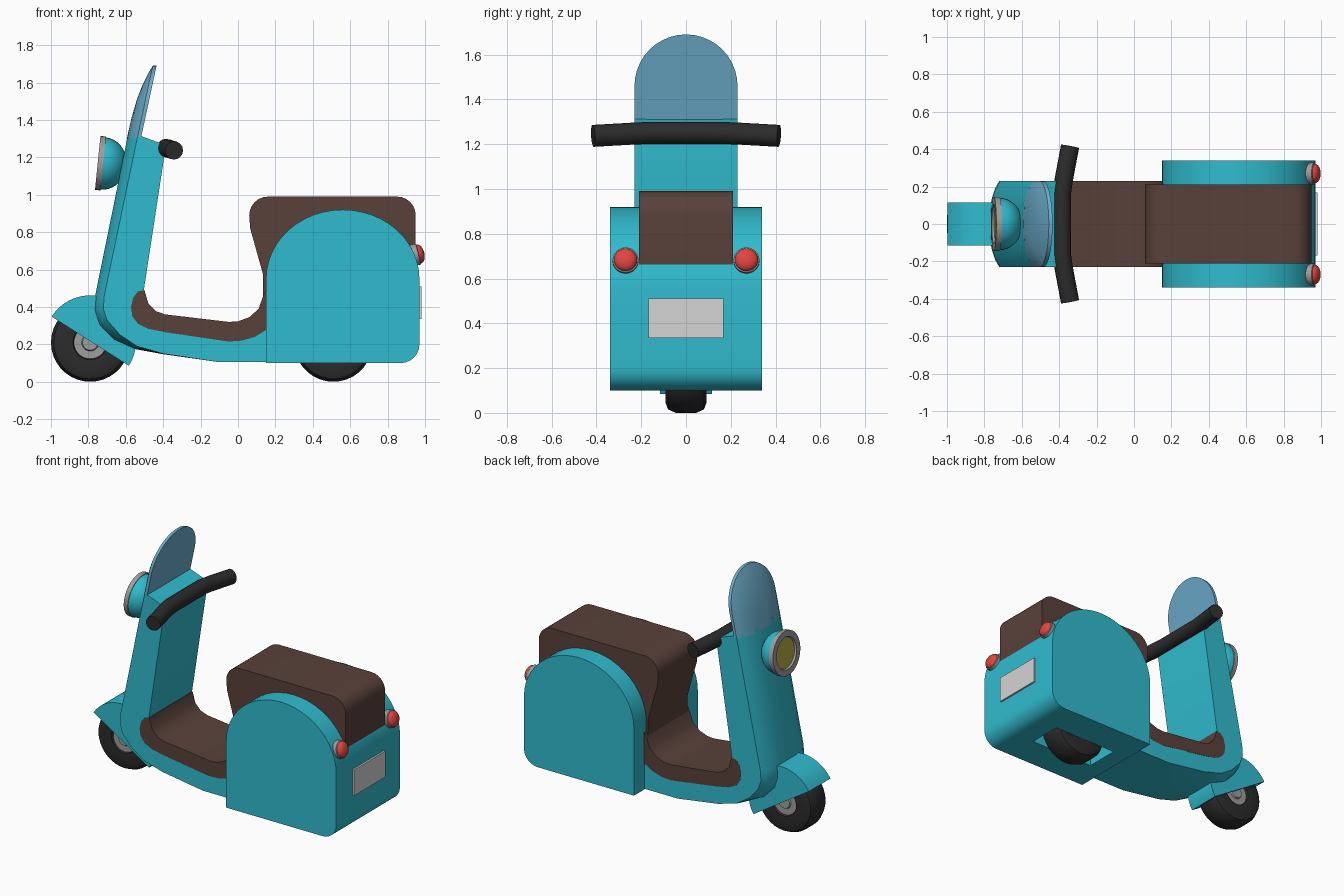
import bpy, bmesh, math
from mathutils import Vector

cube = bpy.data.objects.get("Cube")
if cube:
    bpy.data.objects.remove(cube)


def material(name, rgb):
    m = bpy.data.materials.new(name)
    m.use_nodes = True
    m.diffuse_color = (*rgb, 1)
    m.node_tree.nodes["Principled BSDF"].inputs["Base Color"].default_value = (*rgb, 1)
    return m


TEAL = material("teal paint", (0.03, 0.5, 0.62))
BROWN = material("brown leather", (0.1, 0.053, 0.042))
BLACK = material("black rubber", (0.025, 0.025, 0.025))
GRAY = material("gray metal", (0.34, 0.34, 0.34))
SILVER = material("silver plate", (0.66, 0.66, 0.66))
RED = material("red glass", (0.75, 0.06, 0.05))
YELLOW = material("yellow lens", (0.48, 0.42, 0.06))
GLASS = material("blue glass", (0.15, 0.42, 0.6))


def finish(name, bm, mats):
    bmesh.ops.remove_doubles(bm, verts=bm.verts, dist=0.0001)
    bmesh.ops.recalc_face_normals(bm, faces=bm.faces)
    mesh = bpy.data.meshes.new(name)
    bm.to_mesh(mesh)
    bm.free()
    for m in mats:
        mesh.materials.append(m)
    ob = bpy.data.objects.new(name, mesh)
    bpy.context.collection.objects.link(ob)
    smooth(ob)
    return ob


def smooth(ob):
    bpy.ops.object.select_all(action='DESELECT')
    ob.select_set(True)
    bpy.context.view_layer.objects.active = ob
    bpy.ops.object.shade_smooth_by_angle(angle=math.radians(38))


def loft(name, rings, mat):
    """Skin closed rings of equal length and cap both ends."""
    bm = bmesh.new()
    loops = [[bm.verts.new(p) for p in ring] for ring in rings]
    for a, b in zip(loops, loops[1:]):
        for i in range(len(a)):
            j = (i + 1) % len(a)
            bm.faces.new((a[i], a[j], b[j], b[i]))
    bm.faces.new(loops[0])
    bm.faces.new(loops[-1])
    return finish(name, bm, [mat])


def slab(name, profile, half, mat):
    """Side profile (x, z) extruded across the width."""
    return loft(name, [[(x, y, z) for x, z in profile] for y in (-half, half)], mat)


def lathe(name, profile, centre, axis, mats, slots=None, steps=32):
    """Turn (radius, height) points about an axis; slots gives a material per segment."""
    bm = bmesh.new()
    rot = Vector(axis).to_track_quat('Z', 'Y')
    turn = [2 * math.pi * k / steps for k in range(steps)]
    loops = [[bm.verts.new(Vector(centre) + rot @ Vector((r * math.cos(t), r * math.sin(t), h)))
              for t in turn] for r, h in profile]
    for s, (a, b) in enumerate(zip(loops, loops[1:])):
        for i in range(steps):
            j = (i + 1) % steps
            f = bm.faces.new((a[i], a[j], b[j], b[i]))
            f.material_index = slots[s] if slots else 0
    return finish(name, bm, mats)


def arc(cx, cz, rx, rz, start, end, n):
    angles = [math.radians(start + (end - start) * i / n) for i in range(n + 1)]
    return [(cx + rx * math.cos(a), cz + rz * math.sin(a)) for a in angles]


def cut(ob, cutter):
    cutter.hide_render = True
    mod = ob.modifiers.new("cut", 'BOOLEAN')
    mod.object = cutter
    mod.solver = 'EXACT'
    bpy.ops.object.select_all(action='DESELECT')
    bpy.context.view_layer.objects.active = ob
    bpy.ops.object.modifier_apply(modifier="cut")
    bpy.data.objects.remove(cutter)
    smooth(ob)


# Leg shield and floor: the front edge (centre, side) curves back toward the sides
front = [((-0.59, 1.335), (-0.535, 1.32)), ((-0.77, 0.45), (-0.715, 0.46)),
         ((-0.775, 0.38), (-0.72, 0.39)), ((-0.75, 0.30), (-0.7, 0.33)),
         ((-0.67, 0.22), (-0.63, 0.25)), ((-0.56, 0.175), (-0.54, 0.19)),
         ((-0.4, 0.147), (-0.4, 0.15))]
inner = [(-0.1, 0.105), (0.2, 0.105), (0.2, 0.28), (0.05, 0.27), (-0.05, 0.26), (-0.4, 0.3),
         (-0.49, 0.35), (-0.515, 0.42), (-0.505, 0.48), (-0.395, 1.2), (-0.4, 1.27)]
bends = [(0.23, 1), (0.19, 0.58), (0.14, 0.28), (0.08, 0.08)]
rings = []
for y, w in [(-y, w) for y, w in bends] + bends[::-1]:
    edge = [Vector(a).lerp(Vector(b), w) for a, b in front]
    rings.append([(x, y, z) for x, z in edge + inner])
loft("leg_shield_and_floor", rings, TEAL)

# Floor mat
slab("floor_mat", [(-0.5, 0.49), (-0.535, 0.483), (-0.56, 0.45), (-0.572, 0.4), (-0.565, 0.35),
                   (-0.535, 0.31), (-0.48, 0.283), (-0.39, 0.265), (-0.05, 0.215), (0.02, 0.22),
                   (0.09, 0.24), (0.155, 0.28), (0.155, 0.5), (0.135, 0.46), (0.11, 0.39),
                   (0.06, 0.345), (0, 0.323), (-0.05, 0.32), (-0.39, 0.36), (-0.44, 0.378),
                   (-0.48, 0.42)], 0.231, BROWN)

# Seat with its front skirt
slab("seat", [(0.135, 0.3), (0.135, 0.57), (0.065, 0.82)]
     + arc(0.16, 0.89, 0.1, 0.1, 180, 90, 6) + arc(0.85, 0.89, 0.1, 0.1, 90, 0, 6)
     + [(0.95, 0.6), (0.9, 0.3)], 0.21, BROWN)

# Rear body with an open wheel well
rear = slab("rear_body", [(0.15, 0.1)] + arc(0.87, 0.2, 0.1, 0.1, -90, 0, 6)
            + arc(0.56, 0.55, 0.41, 0.37, 0, 180, 24), 0.34, TEAL)
cut(rear, slab("wheel_well_cutter", [(0.27, 0), (0.75, 0), (0.75, 0.45), (0.27, 0.45)], 0.115, TEAL))

# Wheels: tyre with a gray hub on both sides
side = [(0, 0.085), (0.04, 0.085), (0.045, 0.075), (0.085, 0.075), (0.09, 0.088),
        (0.16, 0.092), (0.19, 0.08), (0.205, 0.045)]
wheel = side + [(r, -h) for r, h in side[::-1]]
hub = [0, 0, 0]
for name, x in (("front_wheel", -0.79), ("rear_wheel", 0.51)):
    lathe(name, [(r * 1.024, h) for r, h in wheel], (x, 0, 0.21), (0, 1, 0), [GRAY, BLACK],
          hub + [1] * (len(wheel) - 7) + hub, 36)

# Front fender: a hollow half disc over the wheel
fender = slab("front_fender", arc(-0.79, 0.217, 0.245, 0.245, 147.5, -32.5, 24), 0.115, TEAL)
cut(fender, lathe("fender_cutter", [(0, -0.1), (0.228, -0.1), (0.228, 0.1), (0, 0.1)],
                  (-0.79, 0, 0.217), (0, 1, 0), [TEAL], steps=48))

# Windscreen: flat back, domed front, round top
base = 1.3
outline = [(-0.23, base)] + arc(0, 1.46, 0.23, 0.23, 180, 0, 20) + [(0.23, base)]


def screen_ring(scale, depth):
    pts = [(y * scale, base + (z - base) * scale) for y, z in outline]
    return [(-0.515 + 0.215 * (z - 1.32) - depth, y, z) for y, z in pts]


loft("windscreen", [screen_ring(1, 0)]
     + [screen_ring(s, 0.02 + 0.055 * (1 - s ** 3)) for s in (1, 0.9, 0.75, 0.55, 0.3, 0.08)], GLASS)

# Headlight: round cup, gray rim, recessed lens
cup = [(0.14 * math.cos(a), -0.03 - 0.125 * math.sin(a))
       for a in [math.radians(10 * i) for i in range(10)]]
lathe("headlight", [(0, -0.012), (0.1, -0.012), (0.105, 0), (0.145, 0), (0.145, -0.03)] + cup,
      (-0.75, 0, 1.17), (-0.995, 0, 0.1), [TEAL, GRAY, YELLOW], [2, 1, 1, 1, 1] + [0] * 9)

# Handlebar tube
path = [(-0.342, 0.415, 1.237), (-0.375, 0.24, 1.247), (-0.385, 0.17, 1.25)]
path += [(x, -y, z) for x, y, z in path[::-1]]
tangents = [(Vector(path[min(i + 1, 5)]) - Vector(path[max(i - 1, 0)])).normalized() for i in range(6)]
bar = []
for p, t in zip(path, tangents):
    up = Vector((0, 0, 1))
    out = t.cross(up).normalized()
    up = out.cross(t)
    bar.append([Vector(p) + 0.049 * (out * math.cos(a) + up * math.sin(a))
                for a in [math.radians(22.5 * k) for k in range(16)]])
loft("handlebar", bar, BLACK)

# Tail lights: gray collar and red dome
dome = [(0.052 * math.cos(a), 0.015 + 0.03 * math.sin(a))
        for a in [math.radians(15 * i) for i in range(7)]]
for name, y in (("left_tail_light", 0.27), ("right_tail_light", -0.27)):
    lathe(name, [(0, -0.03), (0.058, -0.03), (0.058, 0.012)] + dome, (0.952, y, 0.68),
          (0.95, 0, 0.25), [GRAY, RED], [0, 0, 0] + [1] * 6, 24)

# Rear plate
slab("rear_plate", [(0.965, 0.335), (0.982, 0.335), (0.982, 0.51), (0.965, 0.51)], 0.168, SILVER)
